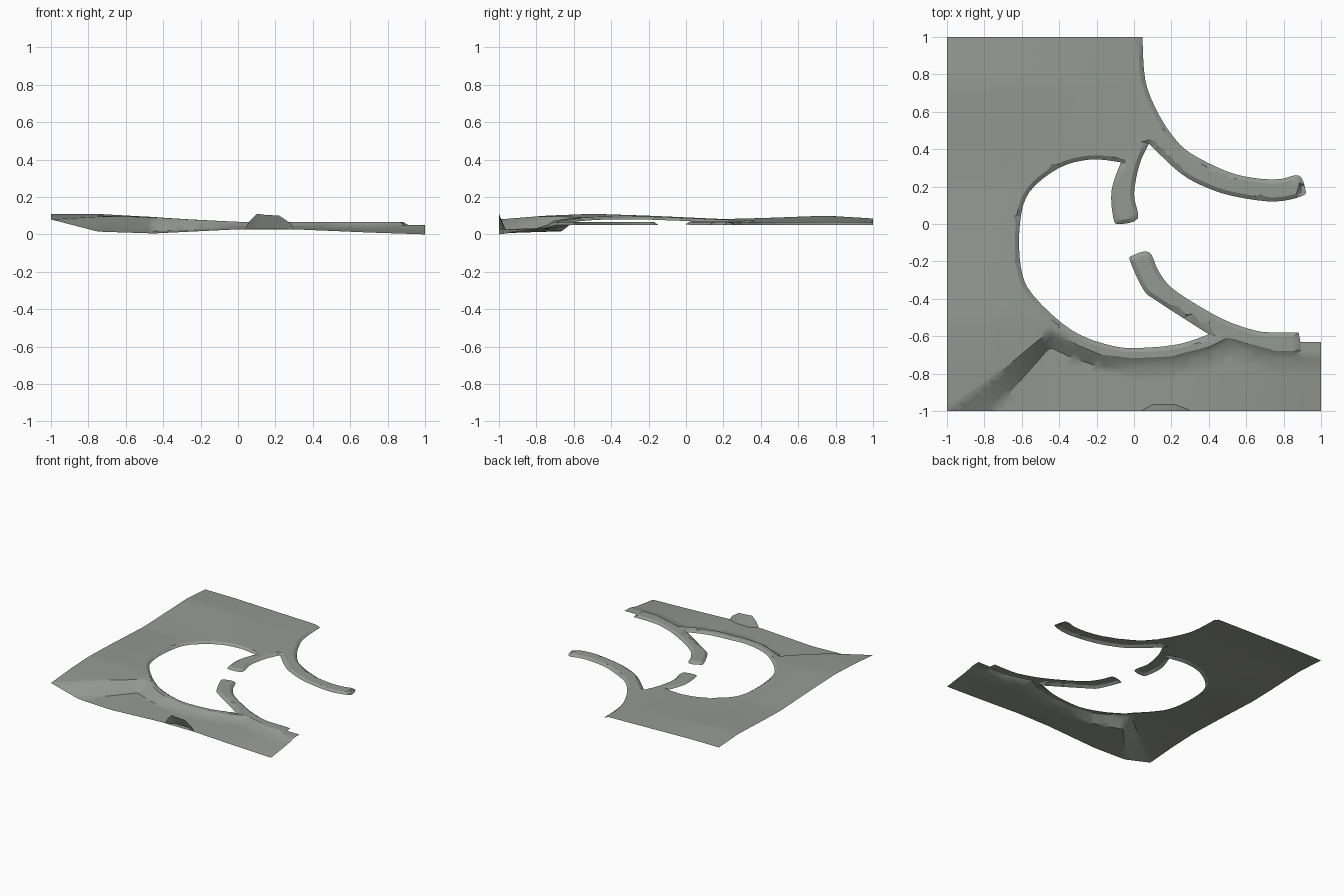
import bpy, bmesh, math
from mathutils import Vector
from mathutils.geometry import delaunay_2d_cdt, intersect_point_line

if "Cube" in bpy.data.objects:
    bpy.data.objects.remove(bpy.data.objects["Cube"])

stone = bpy.data.materials.new("grey_green_stone")
stone.use_nodes = True
colour = (0.30, 0.32, 0.29, 1)
stone.diffuse_color = colour
stone.node_tree.nodes["Principled BSDF"].inputs["Base Color"].default_value = colour

BEVEL = 0.022   # width of the sloped rim
DROP = 0.015    # height lost at the rim
STEP = 0.04     # spacing of the surface points


def clamp(t):
    return max(0.0, min(1.0, t))


def mix(a, b, t):
    return a + (b - a) * t


def interp(points, x):
    """Piecewise linear lookup."""
    if x <= points[0][0]:
        return points[0][1]
    for (x0, y0), (x1, y1) in zip(points, points[1:]):
        if x <= x1:
            return mix(y0, y1, (x - x0) / (x1 - x0))
    return points[-1][1]


def smooth_path(points, steps=4):
    """Catmull-Rom path through the points, without the last one."""
    pts = [Vector(p) for p in points]
    pts = [pts[0]] + pts + [pts[-1]]
    path = []
    for a, b, c, d in zip(pts, pts[1:], pts[2:], pts[3:]):
        for i in range(steps):
            t = i / steps
            path.append(0.5 * (2 * b + (c - a) * t + (2 * a - 5 * b + 4 * c - d) * t * t
                               + (3 * b - a - 3 * c + d) * t ** 3))
    return path


def straight_path(points):
    """Evenly divided straight runs, without the last point."""
    path = []
    for a, b in zip(points, points[1:]):
        a, b = Vector(a), Vector(b)
        n = max(1, round((b - a).length / STEP))
        path += [a.lerp(b, i / n) for i in range(n)]
    return path


# Edges of the openings, in order round the sheet
lower_arm = [(.88, -.58), (.75, -.58), (.65, -.57), (.5, -.52), (.35, -.44), (.2, -.34),
             (.13, -.25), (.08, -.15), (-.01, -.17), (-.02, -.2), (.05, -.35),
             (.12, -.41), (.4, -.59)]
hole = [(.4, -.59), (.25, -.64), (.08, -.66), (-.1, -.655), (-.33, -.57), (-.54, -.38),
        (-.605, -.23), (-.61, 0), (-.56, .17), (-.4, .3), (-.23, .345), (-.07, .33)]
tongue = [(-.07, .33), (-.12, .18), (-.11, .03), (-.08, 0), (.02, .03), (0, .16),
          (.03, .32), (.08, .43)]
upper_arm = [(.08, .43), (.25, .27), (.4, .19), (.55, .145), (.75, .12), (.9, .15),
             (.915, .19), (.88, .26), (.78, .24), (.65, .245), (.5, .28), (.3, .38),
             (.2, .48), (.12, .61), (.06, .77), (.045, 1)]

rim = [p for part in (lower_arm, hole, tongue, upper_arm) for p in smooth_path(part)]
rim.append(Vector((.045, 1)))
step_end = Vector((.89, -.70))
rim_segments = list(zip(rim, rim[1:])) + [(rim[0], Vector((.89, -.63))),
                                         (Vector((.89, -.63)), step_end)]
border = straight_path([(.045, 1), (-1, 1), (-1, -1), (1, -1), (1, -.63), (.89, -.63), (.88, -.58)])
outline = rim[:-1] + border

# Ledge along the front bank, slope width below it, and surface levels
ledge = [(-1, -1), (-.75, -.82), (-.45, -.57), (-.3, -.67), (-.18, -.72), (0, -.74),
         (.2, -.73), (.4, -.68), (.5, -.63), (.6, -.66), (.75, -.7), (1, -.7)]
slope_width = [(-.75, .18), (-.45, .09), (-.25, .05), (.4, .07), (1, .07)]
foot_level = [(-.5, .015), (0, .033), (1, .03)]
front_level = [(-.76, .015), (-.45, .005), (0, .027), (.3, .027), (.7, .01), (1, 0)]
left_level = [(-1, .08), (-.75, .1), (-.5, .11), (-.2, .1), (.2, .082), (.4, .087),
              (.75, .1), (1, .085)]


def rim_distance(p):
    best = 9.0
    for a, b in rim_segments:
        d = b - a
        t = clamp((p - a).dot(d) / max(d.length_squared, 1e-9))
        best = min(best, (p - a - d * t).length_squared)
    return math.sqrt(best)


def height(p):
    x, y = p
    top = mix(.065, interp(left_level, y), clamp((.05 - x) / .8))
    line = interp(ledge, x)
    fade = clamp((x + .5) / .2)
    if y < line:
        width = interp(slope_width, x)
        foot = interp(foot_level, x)
        if y > line - width:
            return mix(top - DROP * fade, foot, (line - y) / width)
        return mix(foot, interp(front_level, x), (line - width - y) / (line - width + 1))
    if x > step_end.x - .001:
        return top - DROP
    at_rim = 1 - clamp(rim_distance(p) / BEVEL)
    at_ledge = (1 - clamp((y - line) / BEVEL)) * fade
    return top - DROP * max(at_rim, at_ledge)


# Interior points: rim bevel, ledge lines, then an even grid
points = list(outline)
for a, b, c in zip(rim, rim[1:], rim[2:]):
    t = (c - a).normalized()
    q = b + Vector((-t.y, t.x)) * BEVEL
    if rim_distance(q) > BEVEL * .9:
        points.append(q)
for i in range(1, 100):
    x = -1 + i / 50
    line = interp(ledge, x)
    for y in (line + BEVEL, line, line - interp(slope_width, x)):
        q = Vector((x, y))
        if y > -.99 and rim_distance(q) > .01:
            points.append(q)
for x in (step_end.x - BEVEL, step_end.x):
    points += [Vector((x, y)) for y in (-.65, -.675)]
n = round(2 / STEP)
for i in range(1, n):
    for j in range(1, n):
        q = Vector((-1 + i * STEP, -1 + j * STEP))
        line = interp(ledge, q.x)
        lines = (line + BEVEL, line, line - interp(slope_width, q.x))
        if min(abs(q.y - v) for v in lines) > .012 and rim_distance(q) > BEVEL * 1.4:
            points.append(q)

verts, _, faces, *_ = delaunay_2d_cdt(points, [], [list(range(len(outline)))], 1, 1e-5)


def make_object(name, coords, polys):
    mesh = bpy.data.meshes.new(name)
    mesh.from_pydata(coords, [], polys)
    bm = bmesh.new()
    bm.from_mesh(mesh)
    bmesh.ops.delete(bm, geom=[v for v in bm.verts if not v.link_faces], context='VERTS')
    bm.to_mesh(mesh)
    bm.free()
    mesh.materials.append(stone)
    obj = bpy.data.objects.new(name, mesh)
    bpy.context.collection.objects.link(obj)
    bpy.ops.object.select_all(action='DESELECT')
    obj.select_set(True)
    bpy.context.view_layer.objects.active = obj
    bpy.ops.object.shade_smooth_by_angle(angle=math.radians(30))
    return obj


# Ground sheet with its arms, opening and front bank
make_object("ground_sheet", [(v.x, v.y, height(v)) for v in verts], faces)

# Small half mound on the front edge
crest = [(.04, .03), (.06, .07), (.1, .11), (.14, .105), (.22, .1), (.28, .06), (.3, .03)]
base = [(x, -1 + .035 * clamp(min(x - .04, .3 - x) / .055), .027) for x, _ in crest]
coords = [(x, -1, z) for x, z in crest] + base
k = len(crest)
make_object("front_mound", coords, [(i, i + 1, k + i + 1, k + i) for i in range(k - 1)])
